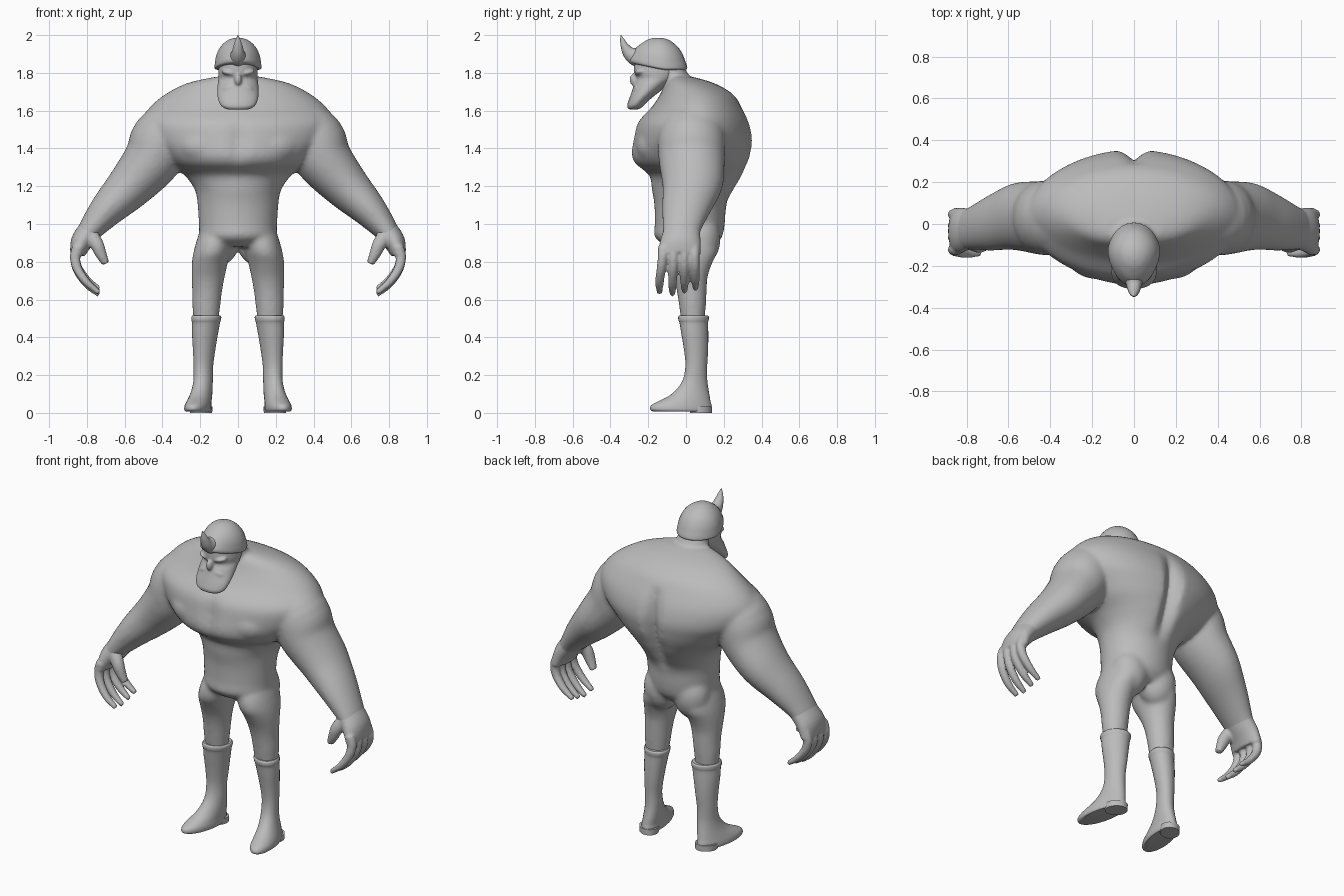
import bpy, bmesh, math
from mathutils import Vector, Matrix

grey = bpy.data.materials.new("plain grey")
grey.diffuse_color = (0.5, 0.5, 0.5, 1)
X, Y, Z = Vector((1, 0, 0)), Vector((0, 1, 0)), Vector((0, 0, 1))


def smooth_rows(rows, steps=4):
    """Catmull-Rom interpolation of rows of numbers."""
    out = []
    for i in range(len(rows) - 1):
        p0, p1, p2, p3 = (rows[max(i - 1, 0)], rows[i], rows[i + 1],
                          rows[min(i + 2, len(rows) - 1)])
        for s in range(steps):
            t = s / steps
            out.append([0.5 * (2 * b + (c - a) * t + (2 * a - 5 * b + 4 * c - d) * t * t
                               + (3 * b - a - 3 * c + d) * t ** 3)
                        for a, b, c, d in zip(p0, p1, p2, p3)])
    return out + [list(rows[-1])]


def loft(bm, rings, n=28):
    """Skin elliptical rings given as (centre, axis u, axis v)."""
    loops = []
    for c, u, v in rings:
        loops.append([bm.verts.new(c + u * math.cos(2 * math.pi * k / n)
                                   + v * math.sin(2 * math.pi * k / n)) for k in range(n)])
    for a, b in zip(loops, loops[1:]):
        for k in range(n):
            bm.faces.new((a[k], a[(k + 1) % n], b[(k + 1) % n], b[k]))
    bm.faces.new(loops[0][::-1])
    bm.faces.new(loops[-1])


def column(bm, rows, side=1, turn=0.0, steps=4, n=28):
    """Horizontal rings: height, front y, back y, centre x, half width."""
    rings = []
    for z, f, b, cx, rx in smooth_rows(rows, steps):
        y, ry = (f + b) / 2, (b - f) / 2
        rings.append((Vector((side * (cx + turn * y), y, z)), X * rx,
                      Vector((side * turn * ry, ry, 0))))
    loft(bm, rings, n)


def limb(bm, rows, across, side=1, n=20):
    """Tube through x, y, z with half size in its bend plane and across it."""
    rows = smooth_rows(rows)
    pts = [Vector((side * r[0], r[1], r[2])) for r in rows]
    rings = []
    for i, (p, r) in enumerate(zip(pts, rows)):
        t = (pts[min(i + 1, len(pts) - 1)] - pts[max(i - 1, 0)]).normalized()
        rings.append((p, t.cross(across).normalized() * r[3], across * r[4]))
    loft(bm, rings, n)


def blob(bm, centre, size, tilt=0.0, axis='Y'):
    m = (Matrix.Translation(centre) @ Matrix.Rotation(tilt, 4, axis)
         @ Matrix.Diagonal((*size, 1)))
    bmesh.ops.create_uvsphere(bm, u_segments=28, v_segments=18, radius=1, matrix=m)


def finish(bm, name, voxel=0, relax=0):
    bmesh.ops.recalc_face_normals(bm, faces=bm.faces)
    me = bpy.data.meshes.new(name)
    bm.to_mesh(me)
    bm.free()
    me.materials.append(grey)
    ob = bpy.data.objects.new(name, me)
    bpy.context.collection.objects.link(ob)
    if voxel:
        rm = ob.modifiers.new("blend", 'REMESH')
        rm.mode, rm.voxel_size, rm.use_smooth_shade = 'VOXEL', voxel, True
        sm = ob.modifiers.new("relax", 'SMOOTH')
        sm.factor, sm.iterations = 0.5, relax
    else:
        bpy.ops.object.select_all(action='DESELECT')
        ob.select_set(True)
        bpy.context.view_layer.objects.active = ob
        bpy.ops.object.shade_smooth_by_angle(angle=math.radians(40))
    return ob


# Body: torso, arms and legs blended into one skin
bm = bmesh.new()
column(bm, [(0.88, -.10, .15, 0, .15), (0.93, -.165, .19, 0, .20), (1.0, -.165, .205, 0, .207),
            (1.10, -.167, .215, 0, .213), (1.18, -.18, .26, 0, .228), (1.25, -.19, .30, 0, .275),
            (1.285, -.225, .315, 0, .32), (1.32, -.272, .33, 0, .37), (1.37, -.292, .345, 0, .42),
            (1.45, -.28, .355, 0, .49), (1.54, -.255, .335, 0, .515), (1.62, -.18, .295, 0, .465),
            (1.69, -.135, .245, 0, .38), (1.745, -.11, .15, 0, .27), (1.778, -.09, .04, 0, .13)],
       1, 0, 4, 80)
# Spine groove and breastbone groove
for v in bm.verts:
    fade = max(0, 1 - abs(v.co.x) / .06)
    if v.co.y > 0:
        v.co.y -= .06 * fade * max(0, 1 - (abs(v.co.z - 1.37) / .27) ** 2)
    else:
        v.co.y += .02 * fade * max(0, 1 - (abs(v.co.z - 1.43) / .15) ** 2)
# Neck
limb(bm, [(0, .0, 1.64, .10, .12), (0, -.055, 1.76, .075, .10), (0, -.10, 1.85, .075, .09)], X)
for s in (-1, 1):
    # Chest edge and seat
    blob(bm, (s * .17, -.14, 1.41), (.16, .125, .11), s * -.1)
    blob(bm, (s * .10, .08, .92), (.11, .103, .14))
    # Arm from shoulder to wrist
    limb(bm, [(.30, .03, 1.55, .14, .16), (.40, .03, 1.45, .165, .178), (.455, .03, 1.34, .152, .175),
              (.568, .035, 1.205, .125, .16), (.685, .005, 1.085, .096, .132),
              (.775, -.02, .98, .068, .104), (.82, -.03, .915, .05, .095)], Y, s, 28)
    # Leg
    column(bm, [(0.98, -.09, .12, .11, .085), (0.92, -.13, .16, .12, .097), (0.85, -.135, .165, .137, .099),
                (0.79, -.105, .138, .15, .095), (0.72, -.07, .115, .158, .088), (0.65, -.05, .11, .163, .08),
                (0.56, -.036, .105, .168, .074), (0.45, -.02, .095, .17, .062)], s)
finish(bm, "body", .0105, 14)

for s, label in ((-1, "right"), (1, "left")):
    # Palm
    bm = bmesh.new()
    limb(bm, [(.745, -.012, 1.02, .064, .10), (.785, -.022, .965, .063, .098),
              (.828, -.03, .905, .058, .108), (.85, -.035, .84, .04, .115)], Y, s, 28)
    # Four curled fingers: knuckle y, tip y, tip drop
    for y0, y1, d in ((-.122, -.14, .015), (-.065, -.072, -.01),
                      (-.008, -.008, .025), (.045, .05, .06)):
        k = 1 - d * 2
        limb(bm, [(.845, y0, .88, .03, .028), (.862, y0, .83, .028, .027),
                  (.85, (y0 + y1) / 2, .85 - .09 * k, .025, .025),
                  (.80, y1, .85 - .165 * k, .021, .023),
                  (.735, y1, .845 - .215 * k, .014, .015)], Y, s, 14)
    # Thumb
    limb(bm, [(.80, -.07, .96, .045, .045), (.752, -.10, .90, .038, .036),
              (.727, -.105, .845, .031, .03), (.70, -.10, .79, .02, .022)], Y, s, 14)
    finish(bm, label + "_hand", .008, 4)

    # Boot with a pointed, slightly turned out foot
    bm = bmesh.new()
    column(bm, [(.008, -.175, .13, .208, .062), (.018, -.19, .136, .208, .068),
                (.04, -.185, .135, .207, .067), (.06, -.15, .13, .205, .063),
                (.09, -.09, .125, .20, .058), (.13, -.045, .118, .195, .053),
                (.18, -.015, .112, .192, .05), (.25, -.003, .112, .192, .051),
                (.33, -.01, .117, .188, .058), (.42, -.025, .118, .182, .068),
                (.475, -.034, .117, .176, .073), (.49, -.04, .12, .175, .077),
                (.508, -.041, .121, .174, .078), (.516, -.035, .115, .174, .072)], s, -.16, 3)
    # Heel block
    column(bm, [(0, .02, .138, .208, .058), (.035, .02, .138, .208, .06)], s, -.16, 1)
    finish(bm, label + "_boot")

# Head with jutting beard
bm = bmesh.new()
column(bm, [(1.607, -.305, -.25, 0, .06), (1.625, -.312, -.225, 0, .09), (1.66, -.302, -.19, 0, .106),
            (1.70, -.288, -.14, 0, .11), (1.74, -.275, -.09, 0, .108), (1.77, -.262, -.05, 0, .104),
            (1.80, -.275, -.03, 0, .105), (1.85, -.275, -.02, 0, .10)])
blob(bm, (0, -.272, 1.762), (.02, .027, .034), .25, 'X')
for s in (-1, 1):
    blob(bm, (s * .045, -.24, 1.80), (.045, .033, .016), s * -.22)
    blob(bm, (s * .04, -.25, 1.722), (.045, .027, .02), s * .3)
finish(bm, "head", .006, 6)

# Egg-shaped helmet, narrower and raised at the front
bm = bmesh.new()
column(bm, [(1.816, -.275, -.005, 0, .112), (1.822, -.298, .006, 0, .126), (1.838, -.302, .005, 0, .127),
            (1.86, -.292, -.003, 0, .124), (1.89, -.28, -.014, 0, .118), (1.925, -.262, -.033, 0, .103),
            (1.955, -.235, -.062, 0, .08), (1.975, -.205, -.092, 0, .052),
            (1.986, -.17, -.128, 0, .018)], 1, 0, 3)
for v in bm.verts:
    front = max(0, -.12 - v.co.y)
    v.co.x *= 1 - 1.1 * front
    v.co.z += .2 * front * min(1, max(0, (1.96 - v.co.z) / .1))
finish(bm, "helmet")

# Curved horn growing from the helmet front
bm = bmesh.new()
limb(bm, [(0, -.20, 1.885, .06, .055), (0, -.26, 1.885, .052, .045), (0, -.30, 1.905, .036, .034),
          (0, -.324, 1.94, .022, .025), (0, -.336, 1.97, .013, .015),
          (0, -.345, 2.0, .002, .002)], X)
finish(bm, "horn")
